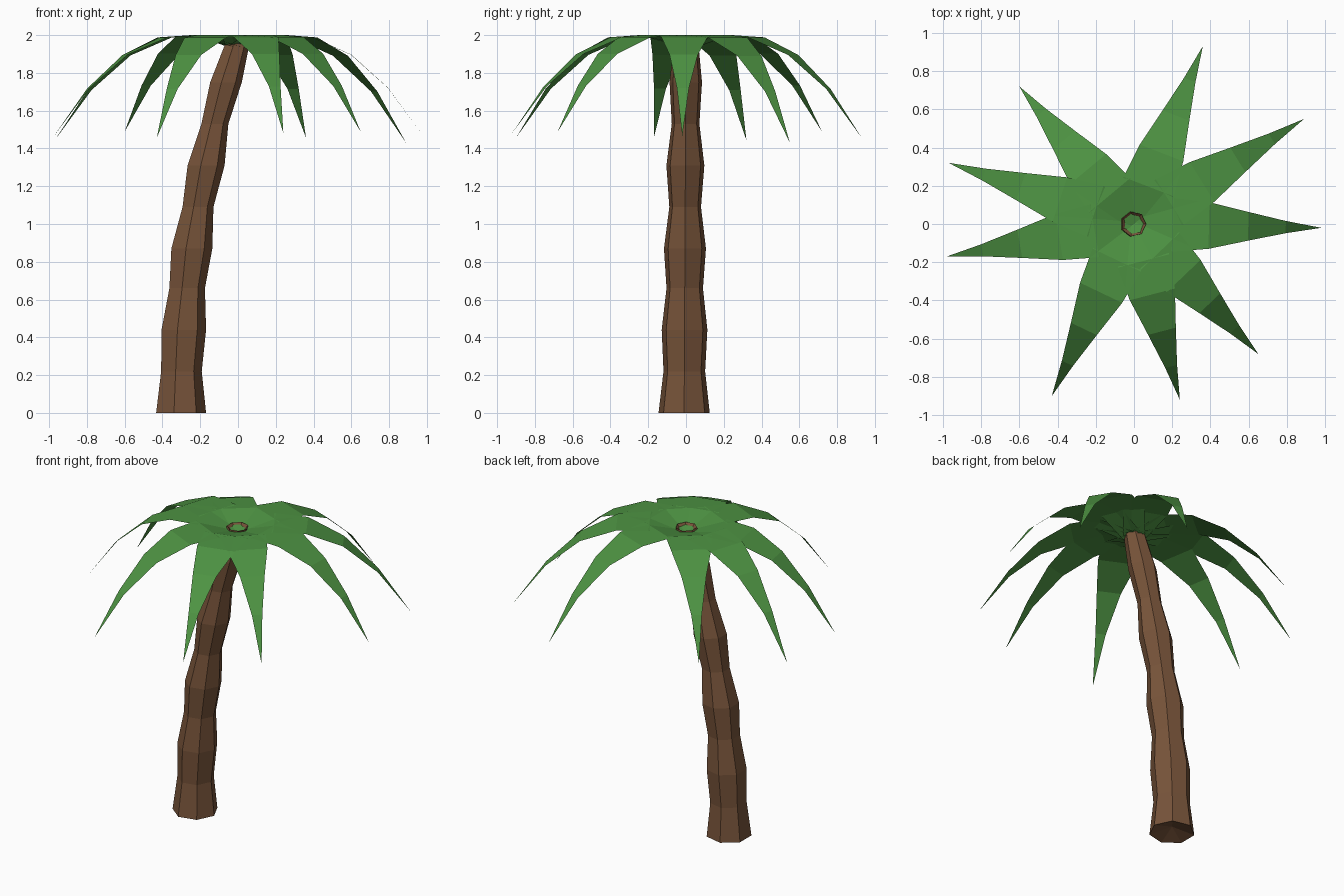
import bpy, bmesh, math
from mathutils import Vector

if "Cube" in bpy.data.objects:
    bpy.data.objects.remove(bpy.data.objects["Cube"])


def material(name, rgb):
    m = bpy.data.materials.new(name)
    m.diffuse_color = (*rgb, 1)
    m.use_nodes = True
    m.node_tree.nodes["Principled BSDF"].inputs["Base Color"].default_value = m.diffuse_color
    return m


def finish(bm, name, mat):
    me = bpy.data.meshes.new(name)
    bm.to_mesh(me)
    bm.free()
    me.materials.append(mat)
    ob = bpy.data.objects.new(name, me)
    bpy.context.collection.objects.link(ob)
    return ob


bark = material("bark_brown", (0.185, 0.088, 0.042))
green = material("leaf_green", (0.075, 0.29, 0.055))

# Trunk: leaning seven-sided rings (height, centre x, radius)
SIDES = 7
rings = [(0, -.308, .139), (.22, -.305, .113), (.44, -.293, .124),
         (.66, -.274, .099), (.87, -.250, .114), (1.09, -.216, .086),
         (1.31, -.174, .103), (1.53, -.126, .075), (1.75, -.068, .088),
         (1.97, -.002, .066)]
bm = bmesh.new()
loops = []
for i, (z, cx, r) in enumerate(rings):
    cy = -.01 + .01 * i / (len(rings) - 1)
    loops.append([bm.verts.new((cx + r * math.cos(a), cy + r * math.sin(a), z))
                  for a in (math.tau * k / SIDES for k in range(SIDES))])
for lo, hi in zip(loops, loops[1:]):
    for k in range(SIDES):
        n = (k + 1) % SIDES
        bm.faces.new((lo[k], lo[n], hi[n], hi[k]))
# Sunken fan caps at both ends
foot = bm.verts.new((rings[0][1], -.01, .04))
head = bm.verts.new((rings[-1][1], 0, 1.90))
for k in range(SIDES):
    n = (k + 1) % SIDES
    bm.faces.new((loops[0][n], loops[0][k], foot))
    bm.faces.new((loops[-1][k], loops[-1][n], head))
finish(bm, "trunk", bark)

# Leaves: flat drooping blades (distance, height above 2, half width)
blade = [(0, -.06, .07), (.21, 0, .14), (.40, -.012, .122),
         (.61, -.105, .075), (.81, -.285, .032)]
tip_drop = -.545
tips = [(.98, -.02), (.89, .55), (.36, .93), (-.60, .72), (-.97, .32),
        (-.98, -.17), (-.43, -.90), (.24, -.92), (.65, -.68)]
for i, (tx, ty) in enumerate(tips):
    along = Vector((tx, ty, 0))
    scale = along.length
    side = Vector((-ty, tx, 0)).normalized()
    up = Vector((0, 0, 1))
    bm = bmesh.new()
    rows = []
    for d, h, w in blade:
        p = along * d + up * (2 + h * scale)
        rows.append((bm.verts.new(p - side * w), bm.verts.new(p + side * w)))
    for a, b in zip(rows, rows[1:]):
        bm.faces.new((a[0], b[0], b[1], a[1]))
    tip = bm.verts.new(along + up * (2 + tip_drop * scale))
    bm.faces.new((rows[-1][0], tip, rows[-1][1]))
    finish(bm, f"leaf_{i + 1}", green)
